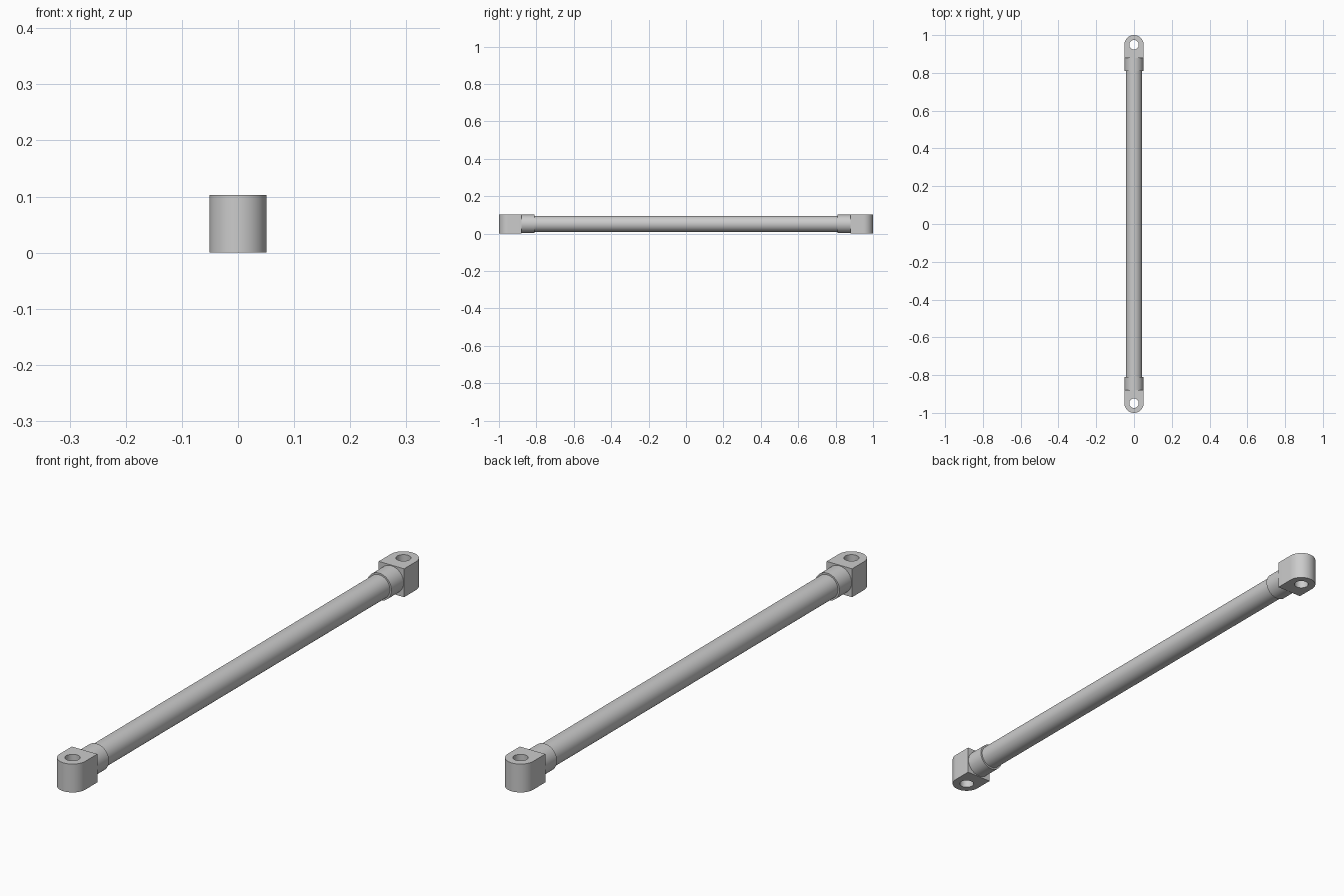
import bpy, bmesh
from math import pi, sin, cos
from mathutils import Matrix

if "Cube" in bpy.data.objects:
    bpy.data.objects.remove(bpy.data.objects["Cube"])

H = 0.103            # overall height
MID = H / 2
R = 0.051            # half width of the end lugs


def finish(name, bm, mirror=False):
    bmesh.ops.recalc_face_normals(bm, faces=bm.faces)
    me = bpy.data.meshes.new(name)
    bm.to_mesh(me)
    bm.free()
    ob = bpy.data.objects.new(name, me)
    bpy.context.collection.objects.link(ob)
    bpy.ops.object.select_all(action='DESELECT')
    ob.select_set(True)
    bpy.context.view_layer.objects.active = ob
    bpy.ops.object.shade_smooth_by_angle(angle=pi / 6)
    if mirror:
        mod = ob.modifiers.new("mirror", 'MIRROR')
        mod.use_axis = (False, True, False)
        mod.use_mirror_merge = False
    return ob


def rod(name, radius, y0, y1, mirror=False):
    bm = bmesh.new()
    mat = Matrix.Translation((0, (y0 + y1) / 2, MID)) @ Matrix.Rotation(pi / 2, 4, 'X')
    bmesh.ops.create_cone(bm, cap_ends=True, segments=48, radius1=radius,
                          radius2=radius, depth=y1 - y0, matrix=mat)
    return finish(name, bm, mirror)


def add_loop(bm, points):
    vs = [bm.verts.new((x, y, 0)) for x, y in points]
    return [bm.edges.new((vs[i - 1], vs[i])) for i in range(len(vs))]


# End lugs: round-nosed plates with a vertical pin hole
bm = bmesh.new()
cy = 1 - R
outline = [(R * cos(pi * i / 24), cy + R * sin(pi * i / 24)) for i in range(25)]
outline += [(-R, 0.88), (R, 0.88)]
hole = [(0.025 * cos(pi * i / 16), cy + 0.025 * sin(pi * i / 16)) for i in range(32)]
edges = add_loop(bm, outline) + add_loop(bm, hole)
bmesh.ops.triangle_fill(bm, use_beauty=True, use_dissolve=False, edges=edges)
ext = bmesh.ops.extrude_face_region(bm, geom=bm.faces[:], use_keep_orig=True)
top = [g for g in ext["geom"] if isinstance(g, bmesh.types.BMVert)]
bmesh.ops.translate(bm, verts=top, vec=(0, 0, H))
finish("end_lugs", bm, mirror=True)

# Collars joining the lugs to the tube
rod("collars", 0.049, 0.81, 0.885, mirror=True)

# Long central tube
rod("main_tube", 0.043, -0.83, 0.83)
